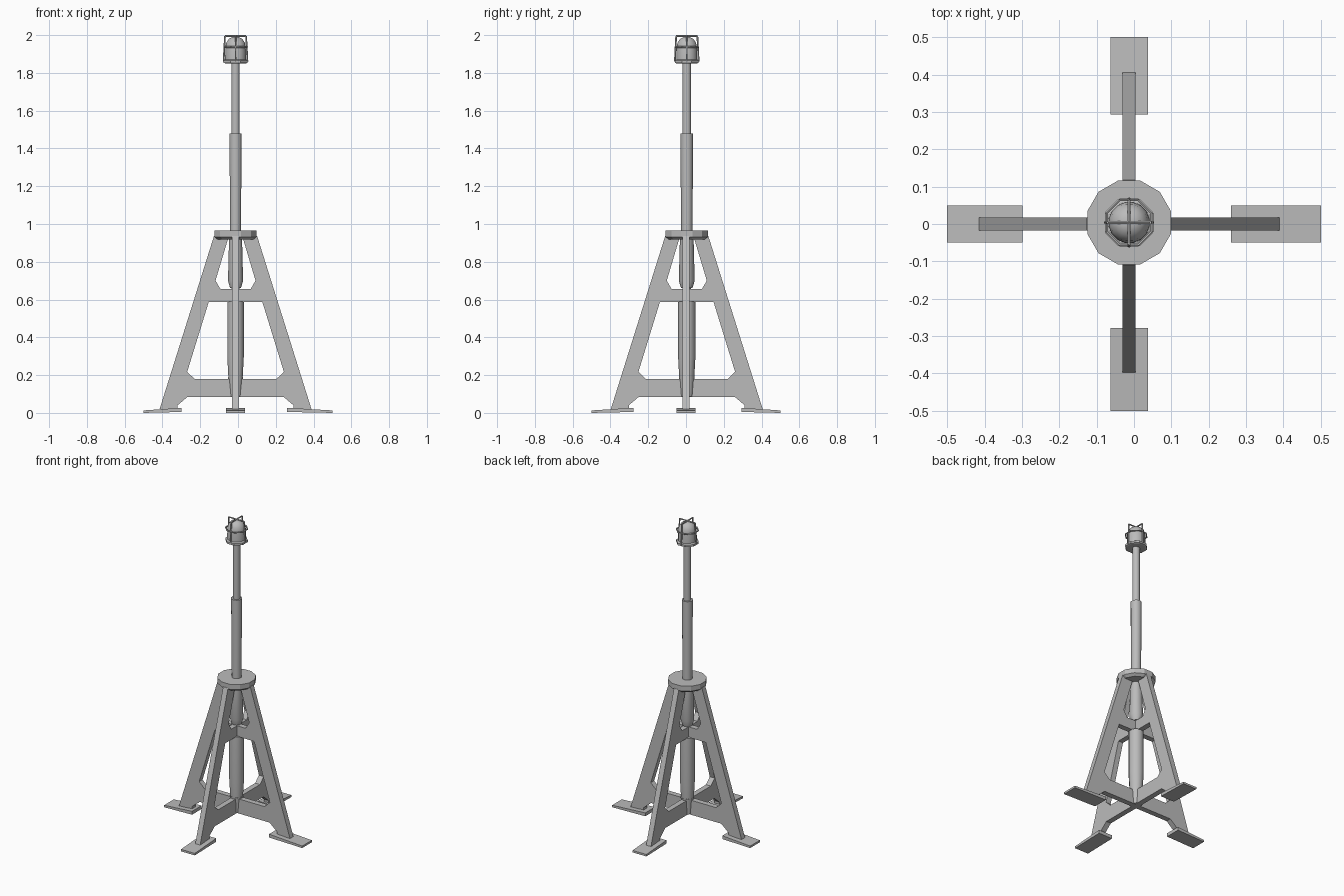
import bpy, bmesh, math
from mathutils import Matrix, Vector

cube = bpy.data.objects.get("Cube")
if cube:
    bpy.data.objects.remove(cube, do_unlink=True)

CX, CY = -0.013, 0.004   # mast axis

grey = bpy.data.materials.new("plain_grey")
grey.use_nodes = True
grey.diffuse_color = (0.5, 0.5, 0.5, 1)
grey.node_tree.nodes["Principled BSDF"].inputs["Base Color"].default_value = (0.5, 0.5, 0.5, 1)


def make(name, bm, smooth=False):
    bmesh.ops.recalc_face_normals(bm, faces=bm.faces)
    mesh = bpy.data.meshes.new(name)
    bm.to_mesh(mesh)
    bm.free()
    mesh.materials.append(grey)
    ob = bpy.data.objects.new(name, mesh)
    bpy.context.collection.objects.link(ob)
    if smooth:
        bpy.ops.object.select_all(action='DESELECT')
        ob.select_set(True)
        bpy.context.view_layer.objects.active = ob
        bpy.ops.object.shade_smooth_by_angle(angle=math.radians(50))
    return ob


def lathe(name, profile, sides, smooth=True):
    """Spin (radius, height) points around the mast axis."""
    bm = bmesh.new()
    rings = []
    for r, z in profile:
        rings.append([bm.verts.new((CX + r * math.cos(a), CY + r * math.sin(a), z))
                      for a in (math.tau * (i + 0.5) / sides for i in range(sides))])
    for lo, hi in zip(rings, rings[1:]):
        for i in range(sides):
            j = (i + 1) % sides
            bm.faces.new((lo[i], lo[j], hi[j], hi[i]))
    bm.faces.new(rings[0])
    bm.faces.new(rings[-1])
    return make(name, bm, smooth)


def plate(name, outline, width, angle, origin):
    """Extrude a (distance, height) outline sideways and turn it about z."""
    bm = bmesh.new()
    face = bm.faces.new([bm.verts.new((r, -width / 2, z)) for r, z in outline])
    ext = bmesh.ops.extrude_face_region(bm, geom=[face])["geom"]
    bmesh.ops.translate(bm, vec=(0, width, 0),
                        verts=[v for v in ext if isinstance(v, bmesh.types.BMVert)])
    bm.transform(Matrix.Translation(origin) @ Matrix.Rotation(angle, 4, 'Z'))
    return make(name, bm)


def rod(bm, a, b, r):
    a, b = Vector(a), Vector(b)
    turn = (b - a).to_track_quat('Z', 'Y').to_matrix().to_4x4()
    bmesh.ops.create_cone(bm, cap_ends=True, segments=6, radius1=r, radius2=r,
                          depth=(b - a).length,
                          matrix=Matrix.Translation((a + b) / 2) @ turn)


# Four flat leg frames with cross ties, and their wedge feet
leg = [(0.035, 0.937), (0.114, 0.937), (0.402, 0.02), (0.307, 0.02),
       (0.307, 0.04), (0.254, 0.085), (0, 0.085), (0, 0.18), (0.217, 0.18),
       (0.256, 0.217), (0.142, 0.587), (0.015, 0.587), (0.015, 0.656),
       (0.08, 0.656), (0.106, 0.70)]
feet = [("left", 0.26), ("back", 0.293), ("right", 0.298), ("front", 0.278)]
for i, (side, inner) in enumerate(feet):
    turn = i * math.pi / 2
    plate(side + "_leg", leg, 0.035, turn, (CX, CY if i % 2 else 0, 0))
    foot = [(inner, 0.005), (0.5, 0), (0.5, 0.013), (inner, 0.027)]
    plate(side + "_foot", foot, 0.1, turn, (CX if i % 2 else 0, 0, 0))

# Central tubes, collar and telescopic mast
lathe("hub", [(0.034, 0.088), (0.042, 0.19)], 10)
lathe("lower_tube", [(0.040, 0.19), (0.046, 0.30), (0.046, 0.59)], 10)
lathe("tube_neck", [(0.022, 0.58), (0.022, 0.68)], 10)
lathe("upper_tube", [(0.030, 0.66), (0.042, 0.70), (0.036, 0.93)], 10)
lathe("collar", [(0.098, 0.918), (0.116, 0.932), (0.116, 0.965)], 12, False)
lathe("lower_mast", [(0.030, 0.96), (0.034, 1.48)], 10)
lathe("upper_mast", [(0.023, 1.47), (0.023, 1.86)], 10)

# Lamp: flared base and domed glass
lathe("lamp_base", [(0.058, 1.85), (0.068, 1.853), (0.068, 1.866), (0.058, 1.872)], 8, False)
lathe("lamp_dome", [(0.056, 1.865), (0.055, 1.935), (0.050, 1.96),
                    (0.036, 1.98), (0.018, 1.989), (0.003, 1.991)], 16)

# Wire cage: uprights, cross over the top, and a ring at mid height
bm = bmesh.new()
WIRE = 0.0045
for i in range(4):
    c, s = math.cos(i * math.pi / 2), math.sin(i * math.pi / 2)
    foot_pt = (CX + 0.063 * c, CY + 0.063 * s, 1.86)
    top_pt = (CX + 0.056 * c, CY + 0.056 * s, 1.9955)
    rod(bm, foot_pt, top_pt, WIRE)
    rod(bm, top_pt, (CX, CY, 1.9955), WIRE)
ring = [(CX + 0.066 * math.cos(a), CY + 0.066 * math.sin(a), 1.937)
        for a in (math.tau * (i + 0.5) / 8 for i in range(8))]
for p, q in zip(ring, ring[1:] + ring[:1]):
    rod(bm, p, q, WIRE)
make("lamp_cage", bm, True)
